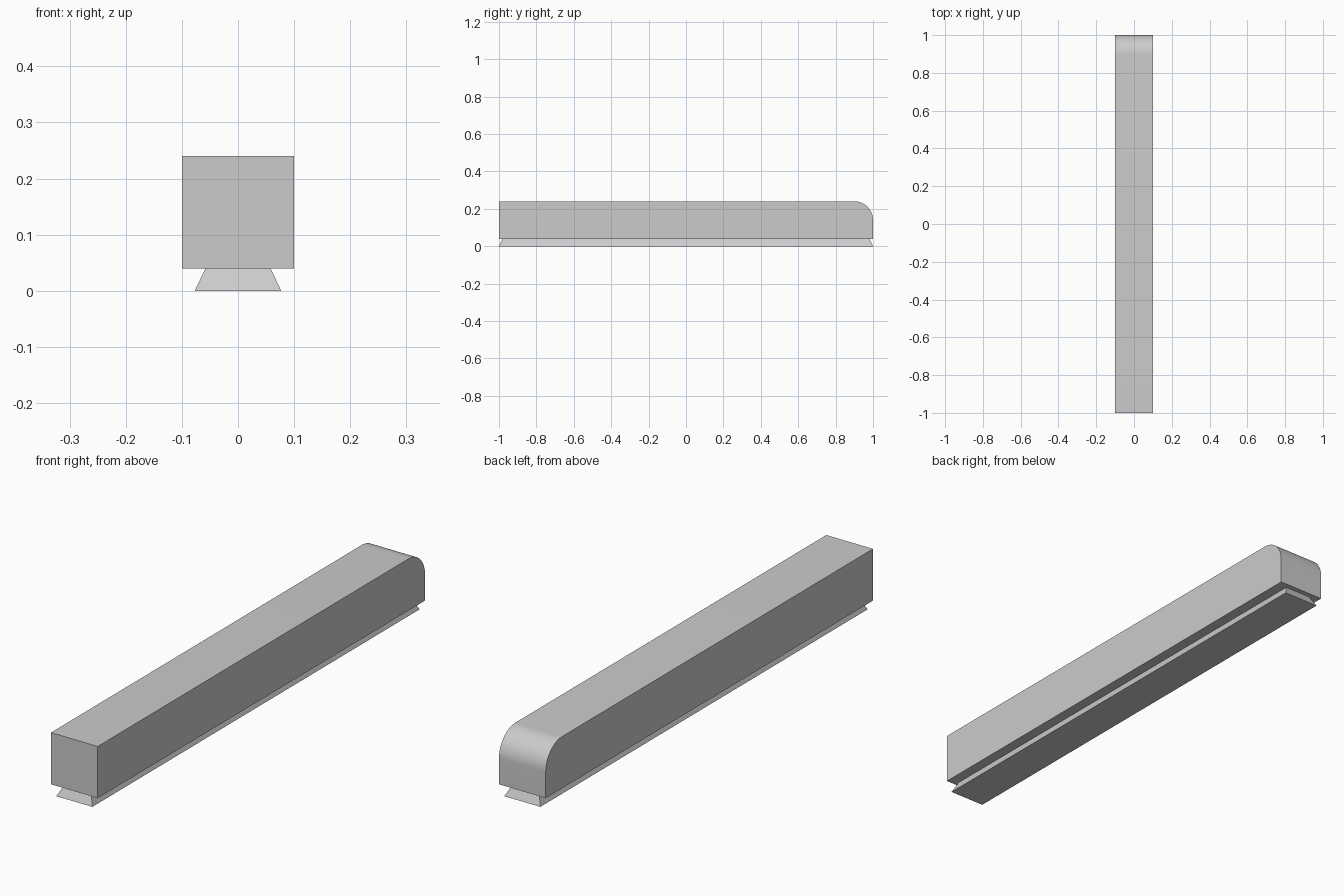
import bpy
import bmesh
from math import radians

cube = bpy.data.objects.get("Cube")
if cube:
    bpy.data.objects.remove(cube, do_unlink=True)

grey = bpy.data.materials.new("plain_grey")
grey.use_nodes = True
colour = (0.6, 0.6, 0.6, 1)
grey.diffuse_color = colour
grey.node_tree.nodes["Principled BSDF"].inputs["Base Color"].default_value = colour


def tapered_box(name, bottom, top, z0, z1, round_back=0):
    """Box from half sizes at bottom and top, with an optional rounded top back edge."""
    bm = bmesh.new()
    bmesh.ops.create_cube(bm, size=2)
    for v in bm.verts:
        half = top if v.co.z > 0 else bottom
        v.co = (v.co.x * half[0], v.co.y * half[1], z1 if v.co.z > 0 else z0)
    if round_back:
        edges = [e for e in bm.edges
                 if all(v.co.z > z1 - 0.001 and v.co.y > 0 for v in e.verts)]
        bmesh.ops.bevel(bm, geom=edges, offset=round_back, segments=16,
                        profile=0.5, affect='EDGES')
    mesh = bpy.data.meshes.new(name)
    bm.to_mesh(mesh)
    bm.free()
    mesh.materials.append(grey)
    obj = bpy.data.objects.new(name, mesh)
    bpy.context.collection.objects.link(obj)
    bpy.ops.object.select_all(action='DESELECT')
    obj.select_set(True)
    bpy.context.view_layer.objects.active = obj
    bpy.ops.object.shade_smooth_by_angle(angle=radians(20))
    return obj


# Long bar with a rounded back end
tapered_box("bar", (0.1, 1), (0.1, 1), 0.04, 0.24, round_back=0.1)

# Flared foot running beneath it
tapered_box("foot_rail", (0.077, 1), (0.058, 0.98), 0, 0.04)
